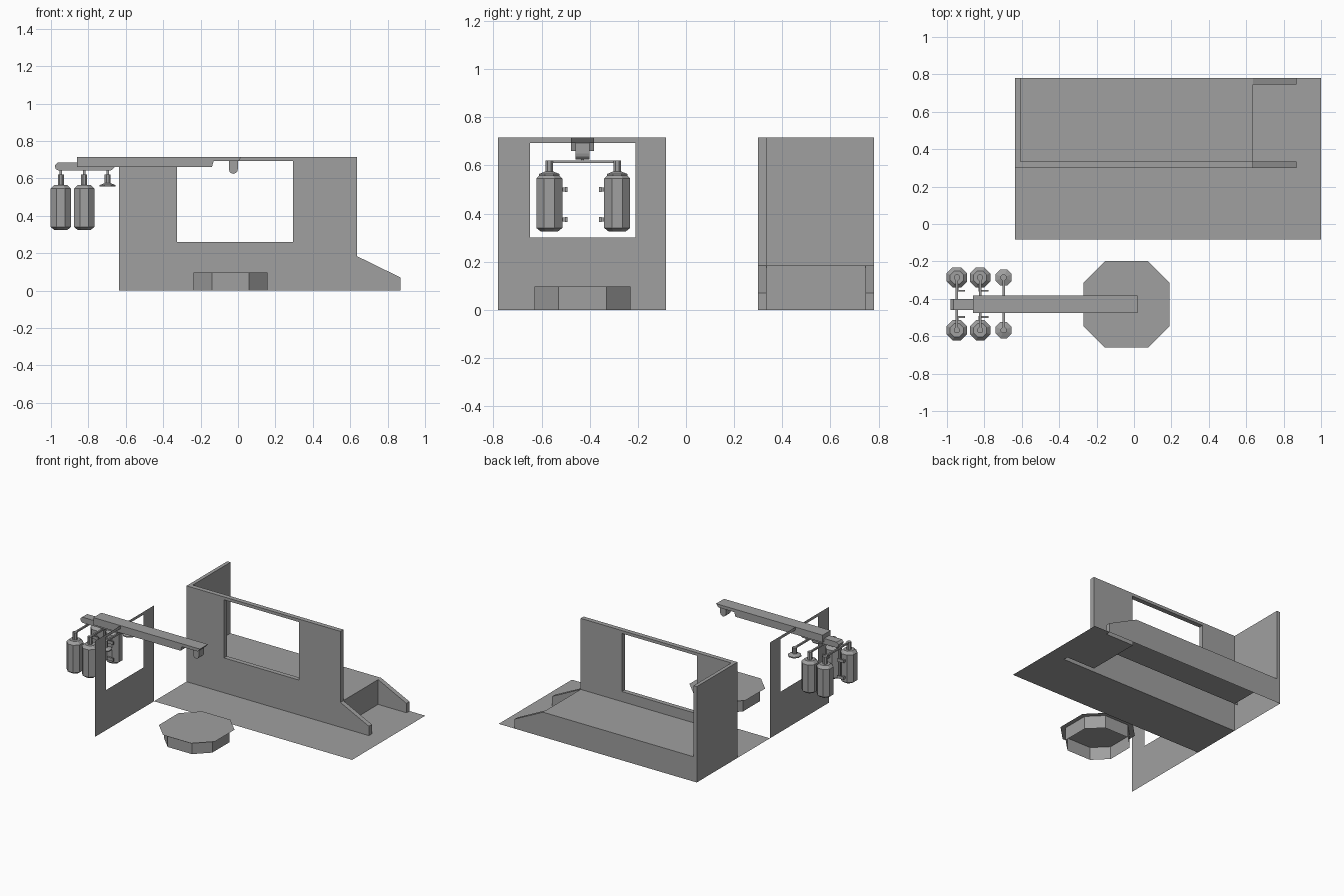
import bpy, bmesh, math
from mathutils import Vector, Matrix

cube = bpy.data.objects.get("Cube")
if cube:
    bpy.data.objects.remove(cube, do_unlink=True)

grey = bpy.data.materials.new("plain grey")
grey.use_nodes = True
grey.diffuse_color = (0.35, 0.35, 0.35, 1)
grey.node_tree.nodes["Principled BSDF"].inputs["Base Color"].default_value = grey.diffuse_color

AXIS = -0.43          # centre line of the table, beam and tanks
END, TOP, DECK = 0.635, 0.715, 0.185
FRONT, BACK, THICK = 0.30, 0.78, 0.035


def finish(name, bm):
    mesh = bpy.data.meshes.new(name)
    bm.to_mesh(mesh)
    bm.free()
    mesh.materials.append(grey)
    obj = bpy.data.objects.new(name, mesh)
    bpy.context.collection.objects.link(obj)
    return obj


def rect(a0, b0, a1, b1):
    return [(a0, b0), (a1, b0), (a1, b1), (a0, b1)]


def panel(name, loops, normal, at, depth=0, drop=None, cuts=()):
    """Fill outlines (the later ones are holes) across an axis, extrude, drop hidden faces."""
    place = {"x": lambda a, b: (at, a, b), "y": lambda a, b: (a, at, b),
             "z": lambda a, b: (a, b, at)}[normal]
    bm = bmesh.new()
    for loop in loops:
        verts = [bm.verts.new(place(*p)) for p in loop]
        for i, v in enumerate(verts):
            bm.edges.new((verts[i - 1], v))
    bmesh.ops.triangle_fill(bm, edges=bm.edges[:], use_beauty=True)
    if depth:
        res = bmesh.ops.extrude_face_region(bm, geom=bm.faces[:], use_keep_orig=True)
        moved = [g for g in res["geom"] if isinstance(g, bmesh.types.BMVert)]
        step = Vector([depth * (k == normal) for k in "xyz"])
        bmesh.ops.translate(bm, verts=moved, vec=step)
    bmesh.ops.recalc_face_normals(bm, faces=bm.faces[:])
    if normal == "z" and not depth:
        for f in bm.faces:
            if f.normal.z < 0:
                f.normal_flip()
    for co, no in cuts:
        bmesh.ops.bisect_plane(bm, geom=bm.verts[:] + bm.edges[:] + bm.faces[:],
                               plane_co=co, plane_no=no)
    if drop:
        bm.normal_update()
        gone = [f for f in bm.faces if drop(f.calc_center_median(), f.normal)]
        bmesh.ops.delete(bm, geom=gone, context="FACES")
    return finish(name, bm)


def octagon(half, corner):
    h, c = half, corner
    pts = [(h, -c), (h, c), (c, h), (-c, h), (-h, c), (-h, -c), (-c, -h), (c, -h)]
    return [(x - 0.04, y + AXIS) for x, y in pts]


def lathe(name, profile, x, y):
    """Eight-sided turned part; radii are measured to the flats."""
    bm = bmesh.new()
    rings = []
    for r, z in profile:
        r /= math.cos(math.pi / 8)
        rings.append([bm.verts.new((x + r * math.cos(a), y + r * math.sin(a), z))
                      for a in [math.pi / 8 + i * math.pi / 4 for i in range(8)]])
    for low, high in zip(rings, rings[1:]):
        for i in range(8):
            bm.faces.new((low[i - 1], low[i], high[i], high[i - 1]))
    bm.faces.new(rings[0][::-1])
    bm.faces.new(rings[-1])
    return finish(name, bm)


def box(name, lo, hi):
    bm = bmesh.new()
    lo, hi = Vector(lo), Vector(hi)
    size = Matrix.Diagonal((*[abs(d) for d in hi - lo], 1))
    bmesh.ops.create_cube(bm, size=1, matrix=Matrix.Translation((lo + hi) / 2) @ size)
    return finish(name, bm)


# Front wall with window and sloping curb, open below the deck
curb = [(END, 0), (0.87, 0), (0.87, 0.07), (END, DECK)]
wall = [(-END, 0)] + curb[1:] + [(END, TOP), (-END, TOP)]
panel("front_wall", [wall, rect(-0.325, 0.26, 0.295, 0.693)], "y", FRONT, THICK,
      drop=lambda c, n: n.z < -0.9 and c.z < 0.01 or n.y > 0.9 and c.z < DECK and c.x < END,
      cuts=[((0, 0, DECK), (0, 0, 1)), ((END, 0, 0), (1, 0, 0))])

# End wall and rear curb, both hollow underneath
panel("end_wall", [rect(FRONT + THICK, 0, BACK, TOP)], "x", -END, 0.027,
      drop=lambda c, n: n.z < -0.9 or n.y < -0.9 or n.x > 0.9 and c.z < DECK,
      cuts=[((0, 0, DECK), (0, 0, 1))])
panel("rear_curb", [curb], "y", BACK - THICK, THICK,
      drop=lambda c, n: n.z < -0.9 or n.x < -0.9)

# Raised deck with its back and end faces
inner = FRONT + THICK
panel("deck_top", [rect(-END + 0.027, inner, END, BACK)], "z", DECK)
panel("deck_back", [rect(-END + 0.027, 0, END, DECK)], "y", BACK)
panel("deck_end", [rect(inner, 0, BACK - THICK, DECK)], "x", END)

# Ground floor in front of the wall and around the curbs
panel("floor", [[(-END, -0.083), (1, -0.083), (1, BACK), (0.87, BACK), (0.87, BACK - THICK),
                 (END, BACK - THICK), (END, inner), (0.87, inner), (0.87, FRONT),
                 (-END, FRONT)]], "z", 0)

# Side screen with window
panel("side_screen", [rect(-BACK, 0, -0.083, TOP), rect(-0.648, 0.30, -0.21, 0.693)], "x", -END)

# Octagonal table: thin top over an open ring of walls
panel("table_top", [octagon(0.231, 0.116)], "z", 0.097)
panel("table_base", [octagon(0.199, 0.1)], "z", 0, 0.096, drop=lambda c, n: abs(n.z) > 0.9)

# Overhead beam, end tab and lower rail
panel("overhead_beam", [[(-0.86, 0.66), (-0.14, 0.66), (-0.13, 0.692), (0, 0.692),
                         (0.02, TOP), (-0.86, TOP)]], "y", AXIS - 0.047, 0.094)
tab = [(-0.025 + 0.024 * math.cos(a), 0.65 + 0.025 * math.sin(a))
       for a in [math.pi + i * math.pi / 6 for i in range(7)]]
panel("beam_tab", [tab + [(-0.001, 0.7), (-0.049, 0.7)]], "y", AXIS - 0.03, 0.06)
panel("lower_rail", [[(-0.96, 0.642), (-0.68, 0.642), (-0.66, 0.66), (-0.66, 0.684),
                      (-0.965, 0.684), (-0.98, 0.67), (-0.975, 0.65)]], "y", AXIS - 0.03, 0.06)

# Hanging racks: cross rod, stem, and a tank or an empty holder on each side
TANK = [(0.035, 0.325), (0.054, 0.34), (0.054, 0.545), (0.035, 0.565)]
HOLDER = [(0.043, 0.556), (0.043, 0.564), (0.016, 0.575)]
for n, x in enumerate((-0.9475, -0.8225, -0.697)):
    box(f"cross_rod_{n}", (x - 0.006, AXIS - 0.14, 0.609), (x + 0.006, AXIS + 0.144, 0.621))
    box(f"rod_stem_{n}", (x - 0.006, AXIS - 0.006, 0.62), (x + 0.006, AXIS + 0.006, 0.645))
    for side, label in ((-1, "front"), (1, "back")):
        y = AXIS + 0.003 + side * 0.141
        lathe(f"{label}_neck_{n}", [(0.016, 0.56), (0.016, 0.62)], x, y)
        if n == 2:
            lathe(f"{label}_empty_holder", HOLDER, x, y)
            continue
        lathe(f"{label}_tank_{n}", TANK, x, y)
        for z, level in ((0.375, "lower"), (0.50, "upper")):
            box(f"{label}_{level}_knob_stem_{n}", (x - 0.008, y - side * 0.05, z - 0.008),
                (x + 0.008, y - side * 0.068, z + 0.008))
            box(f"{label}_{level}_knob_bar_{n}", (x - 0.008, y - side * 0.066, z - 0.011),
                (x + 0.045, y - side * 0.075, z + 0.011))
